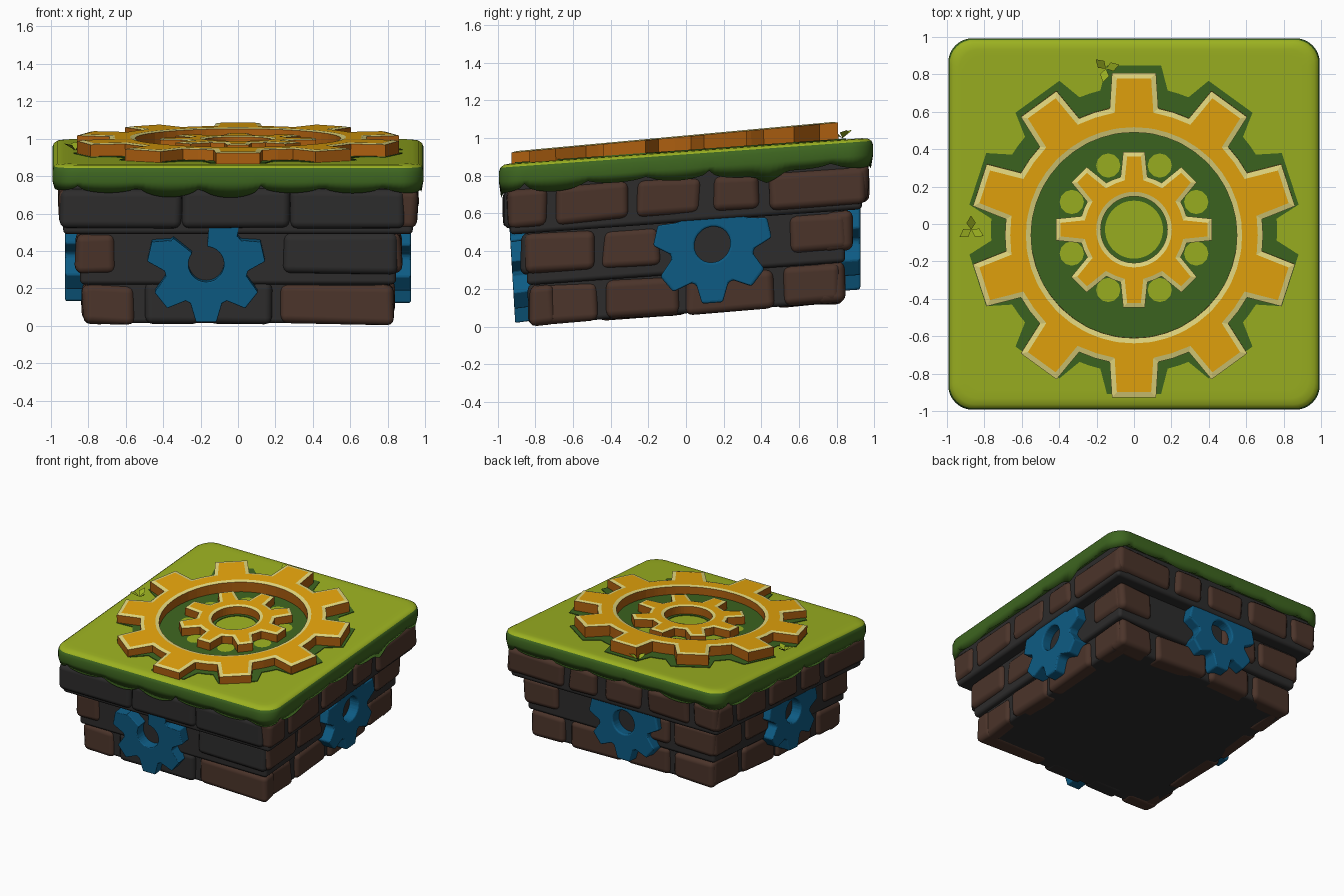
import bpy, bmesh, math, random
from mathutils import Matrix, Vector

if "Cube" in bpy.data.objects:
    bpy.data.objects.remove(bpy.data.objects["Cube"])

random.seed(4)
PI = math.pi


def mat(name, r, g, b):
    m = bpy.data.materials.new(name)
    m.diffuse_color = (r, g, b, 1)
    m.use_nodes = True
    m.node_tree.nodes["Principled BSDF"].inputs["Base Color"].default_value = m.diffuse_color
    return m


GRASS = mat("light grass", 0.33, 0.44, 0.015)
DARKGRASS = mat("dark grass", 0.047, 0.13, 0.014)
GOLD = mat("gold", 0.82, 0.39, 0.004)
CREAM = mat("pale gold trim", 0.78, 0.69, 0.21)
RUST = mat("dark orange", 0.42, 0.115, 0.005)
BRICK = mat("brown brick", 0.070, 0.034, 0.023)
MORTAR = mat("dark mortar", 0.026, 0.025, 0.025)
BLUE = mat("blue metal", 0.004, 0.105, 0.23)

# The whole block rises gently towards the back
SHEAR = Matrix.Identity(4)
SHEAR[2][1] = 0.072


def side(k):
    """Local x along the wall, y up, z outward; k = front, right, back, left."""
    return Matrix.Rotation(k * PI / 2, 4, 'Z') @ Matrix.Rotation(PI / 2, 4, 'X')


def finish(bm, name, mats, M=Matrix.Identity(4), bevel=0, smooth=False):
    bm.transform(SHEAR @ M)
    for f in bm.faces:
        f.smooth = smooth
    me = bpy.data.meshes.new(name)
    bm.to_mesh(me)
    bm.free()
    ob = bpy.data.objects.new(name, me)
    bpy.context.collection.objects.link(ob)
    for m in mats:
        me.materials.append(m)
    if bevel:
        b = ob.modifiers.new("bevel", 'BEVEL')
        b.width, b.segments, b.harden_normals = bevel, 3, smooth
    return ob


def box(bm, lo, hi, M=Matrix.Identity(4), index=0, jitter=0):
    verts = bmesh.ops.create_cube(bm, size=1)["verts"]
    for v in verts:
        p = Vector([lo[i] if v.co[i] < 0 else hi[i] for i in range(3)])
        v.co = M @ (p + Vector([random.uniform(-jitter, jitter) for _ in range(3)]))
    for f in {f for v in verts for f in v.link_faces}:
        f.material_index = index


def gear(name, M, n, tip, root, hole, wr, wt, z0, z1, mats, phase=PI / 2, trim=0, gap=None, bevel=0):
    """Toothed ring; mats are (side, trim, top) when trim is set."""
    bm = bmesh.new()
    ar, at = math.asin(wr / root), math.asin(wt / tip)
    pts = []
    for k in range(n):
        c = phase + 2 * PI * k / n
        pts += [(c - ar, root), (c - at, tip), (c, tip * math.cos(at)),
                (c + at, tip), (c + ar, root), (c + PI / n, root)]
    outer = [bm.verts.new((r * math.cos(a), r * math.sin(a), z0)) for a, r in pts]
    inner = [bm.verts.new((hole * math.cos(a), hole * math.sin(a), z0)) for a, r in pts]
    faces = []
    for i in range(len(pts)):
        j = (i + 1) % len(pts)
        if gap and gap[0] < math.degrees(pts[i][0]) % 360 < gap[1]:
            continue
        faces.append(bm.faces.new((inner[i], outer[i], outer[j], inner[j])))
    bmesh.ops.delete(bm, geom=[v for v in bm.verts if not v.link_faces], context='VERTS')
    new = bmesh.ops.extrude_face_region(bm, geom=faces, use_keep_orig=True)["geom"]
    for v in new:
        if isinstance(v, bmesh.types.BMVert):
            v.co.z = z1
    bmesh.ops.recalc_face_normals(bm, faces=bm.faces[:])
    if trim:
        bm.normal_update()
        top = [f for f in bm.faces if f.normal.z > 0.9]
        rim = bmesh.ops.inset_region(bm, faces=top, thickness=trim, depth=0.006,
                                     use_even_offset=True, use_boundary=True)["faces"]
        for f in top:
            f.material_index = 2
        for f in rim:
            f.material_index = 1
    return finish(bm, name, mats, M, bevel)


# Dark mortar core, stepping outward row by row
ROWS = [("bottom", 0.065, 0.28, 0.83), ("middle", 0.34, 0.55, 0.87), ("top", 0.59, 0.79, 0.96)]
bm = bmesh.new()
for (label, a, b, h), z0, z1 in zip(ROWS, (0.07, 0.28, 0.555), (0.33, 0.585, 0.84)):
    c = h - 0.025
    box(bm, (-c, -c, z0), (c, c, z1))
finish(bm, "mortar_core", [MORTAR], bevel=0.025, smooth=True)

# Bricks: spans along each wall, per row; the front is mostly dark
WALL = [[(-.82, -.47), (-.43, -.04), (0, .47), (.52, .82)],
        [(-.86, -.49), (-.45, -.14), (.55, .86)],
        [(-.95, -.73), (-.69, -.31), (-.26, .08), (.14, .39), (.44, .95)]]
FRONT = [[(-.83, -.55), (.23, .83)], [(-.87, -.65)], []]
FRONT_DARK = [[(-.50, -.20), (-.16, .18)], [(.24, .85)], [(-.955, -.30), (-.30, .28), (.28, .89)]]
for r, (label, z0, z1, h) in enumerate(ROWS):
    bm = bmesh.new()
    for k in range(4):
        spans = FRONT[r] if k == 0 else WALL[r]
        if k == 2:
            spans = [(-b, -a) for a, b in spans]
        for a, b in spans:
            w = h + random.uniform(-0.006, 0.004) + (0.006 if k % 2 == 0 else 0)
            box(bm, (a, z0, h - 0.14), (b, z1, w), side(k), 0, 0.011)
    for a, b in FRONT_DARK[r]:
        box(bm, (a, z0, h - 0.14), (b, z1 + 0.01, h + 0.008), side(0), 1, 0.006)
    finish(bm, label + "_brick_row", [BRICK, MORTAR], bevel=0.04, smooth=True)

# Grass slab with rounded edge and scalloped drips
depth = [random.uniform(0.03, 0.06) for _ in range(24)]


def drip(t):
    s = t * 24
    i = int(s) % 24
    d = depth[i] * (1.15 if t < 0.25 else 0.85)
    z = 0.818 - d * math.sqrt(max(0, math.sin(PI * (s - int(s)))))
    return z - 0.07 * math.exp(-((t - 0.416) / 0.008) ** 2)


def outline(inset):
    h, r = 0.993 - inset, 0.13 - 0.5 * inset
    pts = []
    for k in range(4):
        R = Matrix.Rotation(k * PI / 2, 3, 'Z')
        loc = [(-(h - r) + 2 * (h - r) * i / 56, -h) for i in range(57)]
        loc += [(h - r + r * math.sin(a), -(h - r) - r * math.cos(a))
                for a in (PI / 2 * j / 8 for j in range(1, 8))]
        pts += [R @ Vector((x, y, 0)) for x, y in loc]
    return pts


bm = bmesh.new()
rings = []
for inset, z in [(0.05, 0.822), (0.012, None), (0, 0.84), (0, 0.89), (0.008, 0.914),
                 (0.028, 0.928), (0.06, 0.932), (0.10, 0.932)]:
    pts = outline(inset)
    rings.append([bm.verts.new((p.x, p.y, drip(i / len(pts)) if z is None else z))
                  for i, p in enumerate(pts)])
for A, B in zip(rings, rings[1:]):
    for i in range(len(A)):
        j = (i + 1) % len(A)
        bm.faces.new((A[i], A[j], B[j], B[i]))
bm.faces.new(rings[-1])
bm.faces.new(rings[0][::-1])
bm.normal_update()
for f in bm.faces:
    f.material_index = 0 if f.normal.z > 0.6 else 1
finish(bm, "grass_slab", [GRASS, DARKGRASS], smooth=True)

# Darker grass border around the gears, with light tufts between the small teeth
C = Matrix.Translation((0, -0.03, 0))
gear("dark_grass_border", C, 10, 0.89, 0.765, 0.155, 0.18, 0.145, 0.930, 0.937, [DARKGRASS])
bm = bmesh.new()
for k in range(8):
    a = PI / 8 + k * PI / 4
    bmesh.ops.create_circle(bm, cap_ends=True, segments=12, radius=0.065, matrix=Matrix.Translation(
        (0.36 * math.cos(a), 0.36 * math.sin(a) - 0.02, 0.940)))
finish(bm, "grass_tufts", [GRASS])

# Gold gears lying on the grass
T = Matrix.Translation((0, -0.04, 0)) @ Matrix.Rotation(0.02, 4, 'X')
gear("large_gold_gear", T, 10, 0.875, 0.69, 0.55, 0.13, 0.118, 0.915, 1.007,
     [RUST, CREAM, GOLD], trim=0.028)
gear("small_gold_gear", C, 8, 0.42, 0.29, 0.178, 0.072, 0.058, 0.925, 0.999,
     [RUST, CREAM, GOLD], trim=0.024)

# Blue gears set into the four walls; the front one is broken open at the top
for k, (label, u, z, lean, gap) in enumerate([("front", -0.17, 0.40, 0.06, (84, 140)), ("right", 0.14, 0.425, 0, None),
                                              ("back", 0.08, 0.44, 0, None), ("left", 0.07, 0.45, 0, None)]):
    M = side(k) @ Matrix.Translation((u, z, 0.83)) @ Matrix.Rotation(lean, 4, 'X')
    gear(label + "_blue_gear", M, 7, 0.315, 0.225, 0.095, 0.085, 0.055, -0.03, 0.095,
         [BLUE], phase=-PI / 2, gap=gap, bevel=0.012)

# Small sprigs of leaves beside the large gear
for name, x, y, turn in [("back_leaf_sprig", -0.15, 0.83, 0.3), ("left_leaf_sprig", -0.87, -0.03, 1.6)]:
    bm = bmesh.new()
    for k in range(3):
        R = Matrix.Rotation(turn + k * 2.1, 4, 'Z') @ Matrix.Rotation(-0.5, 4, 'Y')
        loop = [(0, 0, 0), (0.045, -0.025, 0.01), (0.085, 0, 0), (0.045, 0.025, 0.01)]
        bm.faces.new([bm.verts.new(R @ Vector(p)) for p in loop])
    finish(bm, name, [GRASS], Matrix.Translation((x, y, 0.94)))
